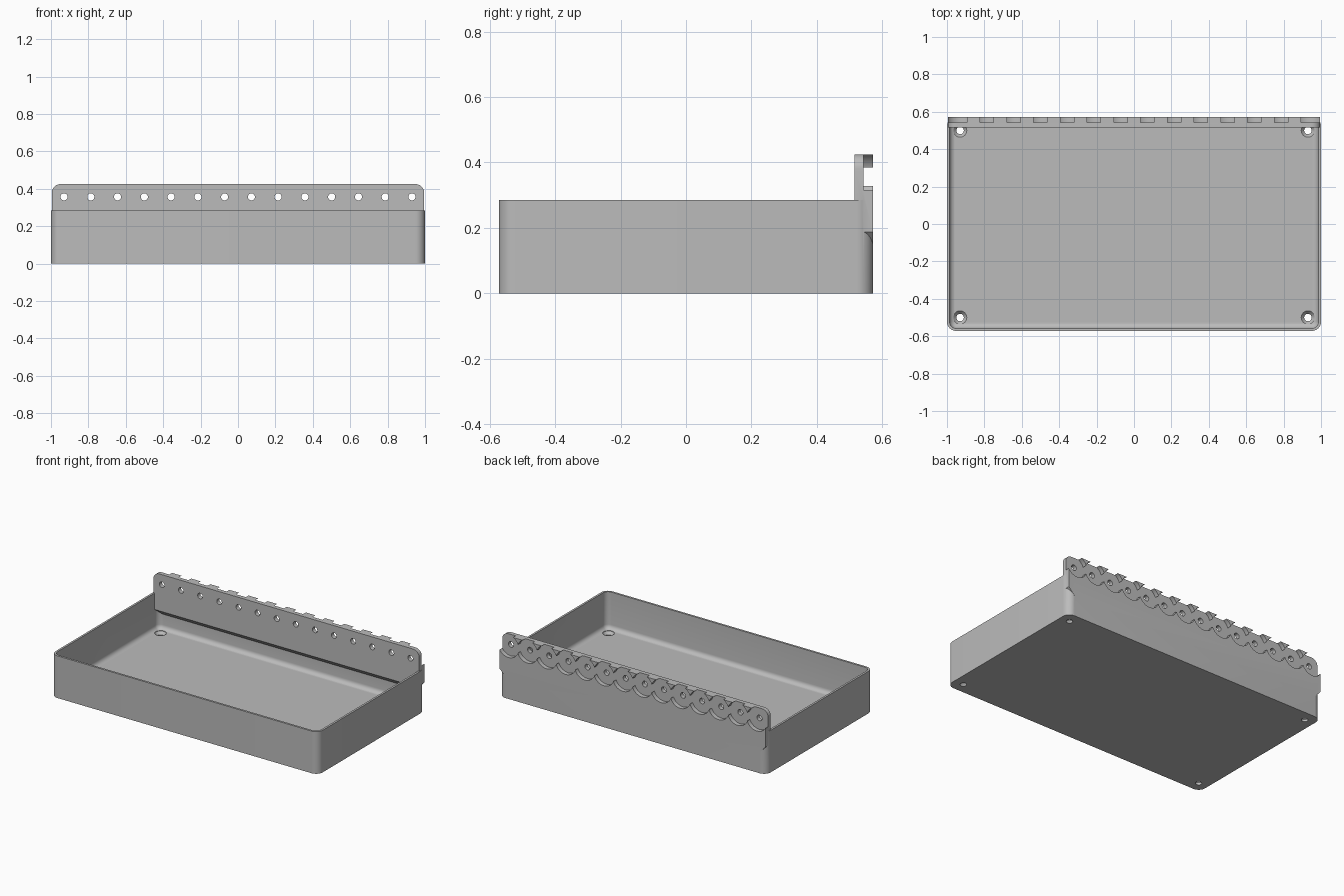
import bpy, bmesh, math

old = bpy.data.objects.get("Cube")
if old:
    bpy.data.objects.remove(old, do_unlink=True)

HX, HY, TOP = 1.0, 0.572, 0.285      # tray half sizes and rim height
WALL, FLOOR, FILLET = 0.014, 0.035, 0.03
PLATE_TOP, HOLE_Z, COUNT = 0.425, 0.357, 14

grey = bpy.data.materials.new("plain grey")
grey.use_nodes = True
grey.diffuse_color = (0.5, 0.5, 0.5, 1)
grey.node_tree.nodes["Principled BSDF"].inputs["Base Color"].default_value = (0.5, 0.5, 0.5, 1)


def loft(name, *stacks):
    """Solid made of one or more stacks of equal-sized rings, capped at both ends."""
    bm = bmesh.new()
    for rings in stacks:
        loops = [[bm.verts.new(p) for p in ring] for ring in rings]
        n = len(loops[0])
        for a, b in zip(loops, loops[1:]):
            for i in range(n):
                j = (i + 1) % n
                bm.faces.new((a[i], a[j], b[j], b[i]))
        bm.faces.new(loops[0][::-1])
        bm.faces.new(loops[-1])
    bmesh.ops.recalc_face_normals(bm, faces=bm.faces)
    mesh = bpy.data.meshes.new(name)
    bm.to_mesh(mesh)
    bm.free()
    mesh.materials.append(grey)
    obj = bpy.data.objects.new(name, mesh)
    bpy.context.collection.objects.link(obj)
    return obj


def arc(cx, cy, r, start, end, steps):
    return [(cx + r * math.cos(math.radians(start + (end - start) * i / steps)),
             cy + r * math.sin(math.radians(start + (end - start) * i / steps)))
            for i in range(steps + 1)]


def rounded_rect(hx, hy, r, z):
    pts = []
    for k, (sx, sy) in enumerate(((1, 1), (-1, 1), (-1, -1), (1, -1))):
        pts += arc(sx * (hx - r), sy * (hy - r), r, 90 * k, 90 * k + 90, 10)
    return [(x, y, z) for x, y in pts]


def circle(cx, cy, r, n):
    return arc(cx, cy, r, 0, 360, n)[:-1]


def peg(x, r, y0, y1, n):
    """Cylinder along y at the height of the hole row."""
    return [[(px, y, pz) for px, pz in circle(x, HOLE_Z, r, n)] for y in (y0, y1)]


def combine(target, tool, operation):
    mod = target.modifiers.new("bool", "BOOLEAN")
    mod.operation, mod.solver, mod.object = operation, "EXACT", tool
    bpy.context.view_layer.objects.active = target
    bpy.ops.object.modifier_apply(modifier=mod.name)
    bpy.data.objects.remove(tool, do_unlink=True)


# Tray shell with a filleted floor
tray = loft("tray", [rounded_rect(HX, HY, 0.05, z) for z in (0, TOP)])
cavity = []
for i in range(7):
    a = math.radians(15 * i)
    inset = FILLET * (1 - math.sin(a))
    cavity.append(rounded_rect(HX - WALL - inset, HY - WALL - inset, 0.036 - inset,
                               FLOOR + FILLET * (1 - math.cos(a))))
cavity.append(rounded_rect(HX - WALL, HY - WALL, 0.036, 0.5))
combine(tray, loft("cavity_cutter", cavity), "DIFFERENCE")

# Countersunk floor holes
screws = []
for x in (-0.93, 0.93):
    for y in (-0.5, 0.5):
        steps = ((0.02, -0.02), (0.02, 0.015), (0.036, FLOOR - 0.002), (0.036, FLOOR + 0.01))
        screws.append([[(px, py, z) for px, py in circle(x, y, r, 24)] for r, z in steps])
combine(tray, loft("screw_cutter", *screws), "DIFFERENCE")

# Back plate: rounded top corners, sloped lower corners, sloped inner underside
PX, R = 0.995, 0.045
outline = ([(-0.95, 0.14), (0.95, 0.14), (PX, 0.188)]
           + arc(PX - R, PLATE_TOP - R, R, 0, 90, 10)
           + arc(R - PX, PLATE_TOP - R, R, 90, 180, 10) + [(-PX, 0.188)])
plate = loft("back_plate", [[(x, y, z) for x, z in outline] for y in (0.515, HY)])
slope = ((0.49, 0.2), (0.49, 0.1), (0.59, 0.1))
combine(plate, loft("slope_cutter", [[(x, y, z) for y, z in slope] for x in (-1.1, 1.1)]),
        "DIFFERENCE")
combine(tray, plate, "UNION")

# Row of round pockets, overlapping neighbours, each with a through hole
xs = [-0.93 + 1.86 * i / (COUNT - 1) for i in range(COUNT)]
for part in (xs[::2], xs[1::2]):
    combine(tray, loft("pocket_cutter", *[peg(x, 0.077, 0.543, 0.65, 48) for x in part]),
            "DIFFERENCE")
combine(tray, loft("hole_cutter", *[peg(x, 0.019, 0.45, 0.65, 20) for x in xs]), "DIFFERENCE")

# Smooth curved walls, keep edges sharp
tray.name = "tray_with_back_plate"
bpy.ops.object.select_all(action="DESELECT")
tray.select_set(True)
bpy.context.view_layer.objects.active = tray
bpy.ops.object.shade_smooth_by_angle(angle=math.radians(30))
